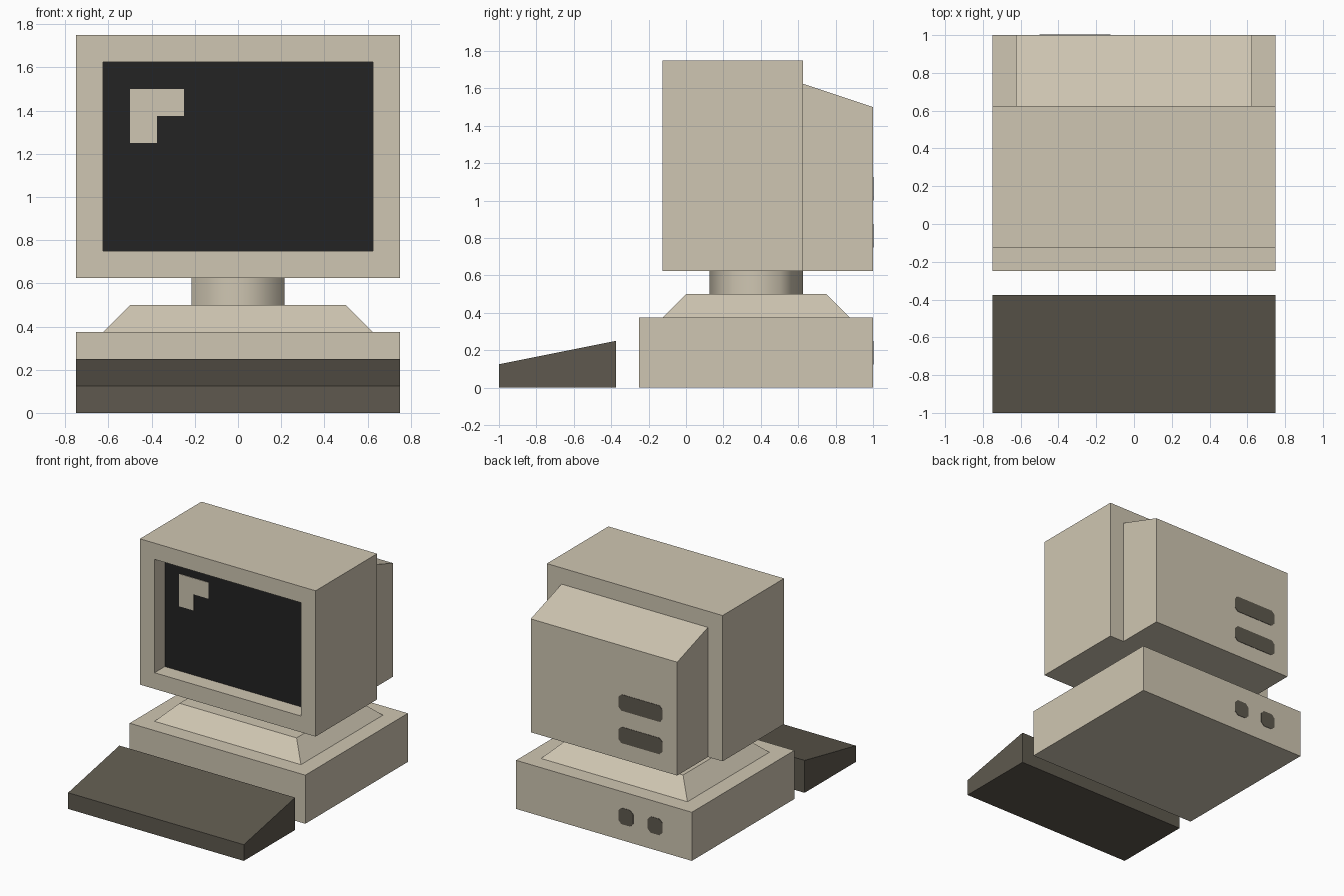
import bpy
import bmesh
from mathutils import Matrix, Vector

if "Cube" in bpy.data.objects:
    bpy.data.objects.remove(bpy.data.objects["Cube"])


def material(name, rgb):
    lin = [((c / 255 + 0.055) / 1.055) ** 2.4 for c in rgb]
    m = bpy.data.materials.new(name)
    m.diffuse_color = (*lin, 1)
    m.use_nodes = True
    m.node_tree.nodes["Principled BSDF"].inputs["Base Color"].default_value = m.diffuse_color
    return m


BEIGE = material("beige plastic", (207, 198, 178))
DARK = material("dark grey plastic", (94, 89, 78))
BLACK = material("screen black", (35, 35, 35))


def finish(name, bm, *mats):
    bmesh.ops.recalc_face_normals(bm, faces=bm.faces)
    me = bpy.data.meshes.new(name)
    bm.to_mesh(me)
    bm.free()
    for m in mats:
        me.materials.append(m)
    ob = bpy.data.objects.new(name, me)
    bpy.context.collection.objects.link(ob)
    return ob


def box(x, y0, y1, z0, z1):
    bm = bmesh.new()
    bmesh.ops.create_cube(bm, size=1)
    bm.transform(Matrix.Translation((0, (y0 + y1) / 2, (z0 + z1) / 2))
                 @ Matrix.Diagonal((2 * x, y1 - y0, z1 - z0, 1)))
    return bm


def extrude(points, step):
    bm = bmesh.new()
    face = bm.faces.new([bm.verts.new(p) for p in points])
    new = bmesh.ops.extrude_face_region(bm, geom=[face])["geom"]
    bmesh.ops.translate(bm, vec=step, verts=[v for v in new if isinstance(v, bmesh.types.BMVert)])
    return bm


def side_prism(name, x, profile, mat):
    """Extrude a (y, z) profile across the full width."""
    return finish(name, extrude([(-x, y, z) for y, z in profile], (2 * x, 0, 0)), mat)


def vent(name, x0, x1, z0, z1, c=0.025):
    """Thin plate with clipped corners on the rear plane."""
    pts = [(x0 + c, z0), (x1 - c, z0), (x1, z0 + c), (x1, z1 - c),
           (x1 - c, z1), (x0 + c, z1), (x0, z1 - c), (x0, z0 + c)]
    finish(name, extrude([(x, 0.997, z) for x, z in pts], (0, 0.006, 0)), DARK)


# Keyboard wedge
side_prism("keyboard", 0.75, [(-1, 0), (-0.375, 0), (-0.375, 0.25), (-1, 0.125)], DARK)

# Computer case
finish("case", box(0.75, -0.25, 1, 0, 0.375), BEIGE)

# Sloped plinth on top of the case
bm = box(0.625, -0.125, 0.875, 0.375, 0.5)
for v in bm.verts:
    if v.co.z > 0.45:
        v.co.x *= 0.8
        v.co.y = 0.375 + (v.co.y - 0.375) * 0.75
finish("plinth", bm, BEIGE)

# Six-sided smooth swivel neck
bpy.ops.mesh.primitive_cylinder_add(vertices=6, radius=0.25, depth=0.125, location=(0, 0.375, 0.5625))
neck = bpy.context.object
neck.name = "swivel_neck"
neck.data.materials.append(BEIGE)
bpy.ops.object.shade_smooth_by_angle(angle=1.2)

# Monitor housing with recessed screen
bm = box(0.75, -0.125, 0.625, 0.625, 1.75)
bm.normal_update()
front = min(bm.faces, key=lambda f: f.calc_center_median().y)
bmesh.ops.inset_region(bm, faces=[front], thickness=0.125, use_even_offset=True)
inner = bmesh.ops.extrude_face_region(bm, geom=[front])["geom"]
bmesh.ops.translate(bm, vec=Vector((0, 0.125, 0)),
                    verts=[v for v in inner if isinstance(v, bmesh.types.BMVert)])
if front.is_valid:
    bmesh.ops.delete(bm, geom=[front], context="FACES_ONLY")
for f in bm.faces:
    if abs(f.calc_center_median().y) < 0.001:
        f.material_index = 1
finish("monitor_housing", bm, BEIGE, BLACK)

# Screen glint
glint = [(-0.5, 1.25), (-0.375, 1.25), (-0.375, 1.375), (-0.25, 1.375), (-0.25, 1.5), (-0.5, 1.5)]
finish("screen_glint", extrude([(x, 0.002, z) for x, z in glint], (0, -0.006, 0)), BEIGE)

# Rear tube cover
side_prism("monitor_back", 0.625, [(0.625, 0.625), (1, 0.625), (1, 1.5), (0.625, 1.625)], BEIGE)

# Rear vents and sockets
for i, z in enumerate((0.75, 1.0)):
    vent(f"monitor_vent_{i + 1}", -0.5, -0.125, z, z + 0.125)
for i, x in enumerate((-0.5, -0.25)):
    vent(f"case_socket_{i + 1}", x, x + 0.125, 0.125, 0.25)
